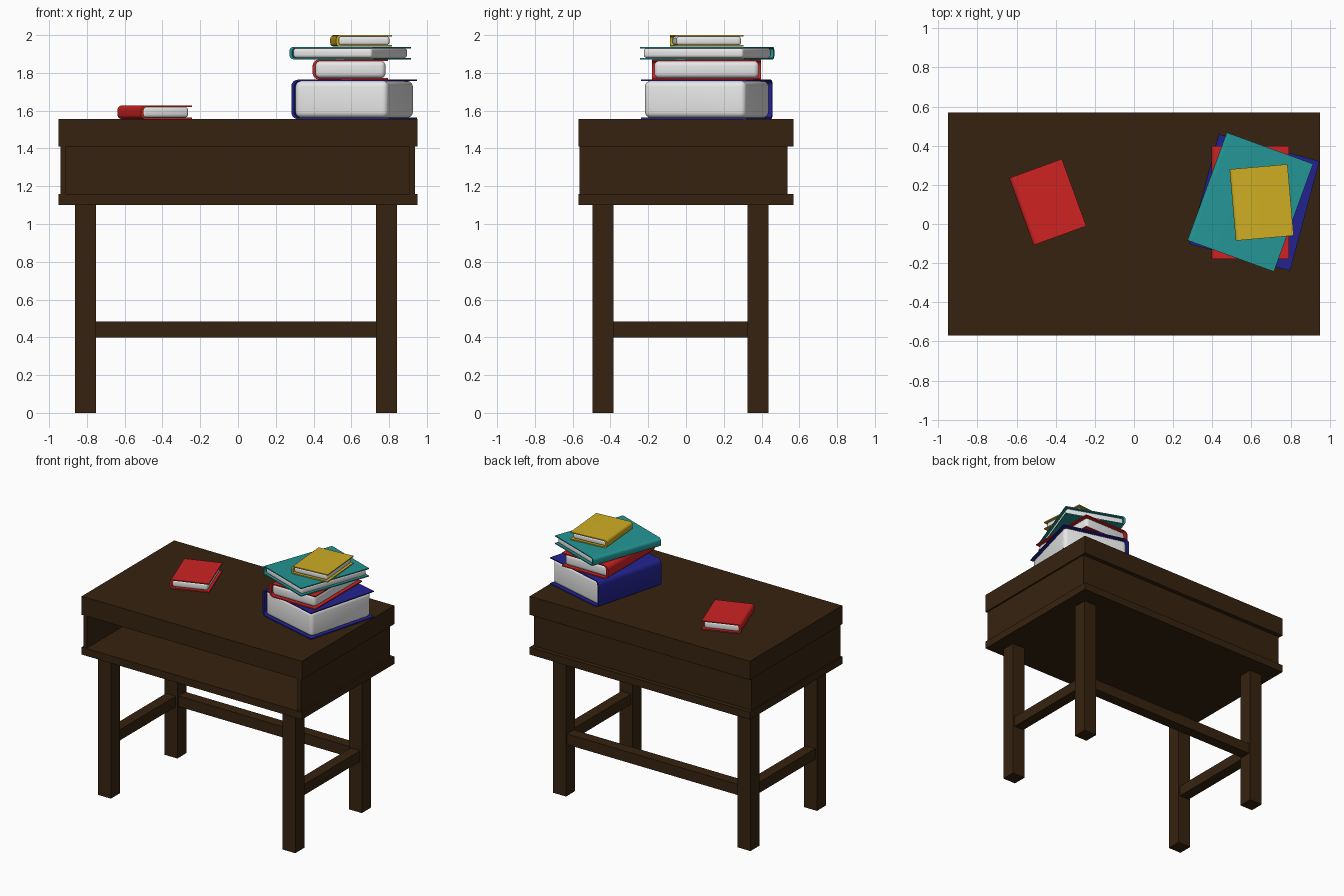
import bpy, bmesh, math
from mathutils import Matrix

if "Cube" in bpy.data.objects:
    bpy.data.objects.remove(bpy.data.objects["Cube"])


def material(name, rgb):
    m = bpy.data.materials.new(name)
    m.diffuse_color = (*rgb, 1)
    m.use_nodes = True
    m.node_tree.nodes["Principled BSDF"].inputs["Base Color"].default_value = m.diffuse_color
    return m


WOOD = material("dark wood", (0.037, 0.0165, 0.005))
RED = material("red", (0.62, 0.016, 0.016))
BLUE = material("blue", (0.016, 0.016, 0.28))
TEAL = material("teal", (0.018, 0.30, 0.30))
YELLOW = material("yellow", (0.62, 0.42, 0.017))
PAPER = material("paper white", (0.8, 0.8, 0.8))


def finish(name, bm, mat, smooth=False, matrix=None):
    bmesh.ops.recalc_face_normals(bm, faces=bm.faces)
    me = bpy.data.meshes.new(name)
    bm.to_mesh(me)
    bm.free()
    me.materials.append(mat)
    if smooth:
        me.shade_smooth()
        me.set_sharp_from_angle(angle=math.radians(35))
    ob = bpy.data.objects.new(name, me)
    if matrix:
        ob.matrix_world = matrix
    bpy.context.collection.objects.link(ob)
    return ob


def box(name, x, y, z, mat=WOOD, bevel=0, matrix=None):
    """Box from (min, max) ranges, optionally with rounded edges."""
    bm = bmesh.new()
    bmesh.ops.create_cube(bm, size=1)
    for v in bm.verts:
        for i, r in enumerate((x, y, z)):
            v.co[i] = r[0] if v.co[i] < 0 else r[1]
    if bevel:
        bmesh.ops.bevel(bm, geom=bm.edges[:], offset=bevel, segments=4,
                        profile=0.5, affect='EDGES')
    return finish(name, bm, mat, bool(bevel), matrix)


def arc(cx, cz, r, a0, a1, n=6):
    return [(cx + r * math.cos(math.radians(a0 + (a1 - a0) * i / n)),
             cz + r * math.sin(math.radians(a0 + (a1 - a0) * i / n)))
            for i in range(n + 1)]


def book(name, mat, cx, cy, z0, z1, w, l, angle):
    """C-shaped cover with rounded spine on -x, around a soft page block."""
    h = z1 - z0
    mw = Matrix.Translation((cx, cy, z0)) @ Matrix.Rotation(math.radians(angle), 4, 'Z')
    t, s = 0.008, 0.015                      # board and spine thickness
    ro = min(0.035, h * 0.33)
    ri = ro - t
    x0, x1 = -w / 2, w / 2
    outer = [(x1, h)] + arc(x0 + ro, h - ro, ro, 90, 180) \
        + arc(x0 + ro, ro, ro, 180, 270) + [(x1, 0)]
    inner = [(x1, t)] + arc(x0 + s + ri, t + ri, ri, 270, 180) \
        + arc(x0 + s + ri, h - t - ri, ri, 180, 90) + [(x1, h - t)]
    # quads between the two outlines, then extruded along the spine
    inner.reverse()
    bm = bmesh.new()
    o = [bm.verts.new((x, -l / 2, z)) for x, z in outer]
    n = [bm.verts.new((x, -l / 2, z)) for x, z in inner]
    faces = [bm.faces.new((o[i], o[i + 1], n[i + 1], n[i])) for i in range(len(o) - 1)]
    ext = bmesh.ops.extrude_face_region(bm, geom=faces, use_keep_orig=True)
    bmesh.ops.translate(bm, vec=(0, l, 0),
                        verts=[g for g in ext['geom'] if isinstance(g, bmesh.types.BMVert)])
    finish(name + "_cover", bm, mat, True, mw)
    m = 0.012
    box(name + "_pages", (x0 + s - 0.002, x1 - m), (-l / 2 + m, l / 2 - m),
        (t - 0.001, h - t + 0.001), PAPER, min(0.03, h * 0.25), mw)


# desk top and open-fronted compartment
FX, FY = (-0.95, 0.95), (-0.57, 0.57)
box("desk_top", FX, FY, (1.41, 1.555))
box("compartment_floor", FX, FY, (1.10, 1.158))
box("compartment_left_side", (-0.94, -0.91), (-0.563, 0.537), (1.158, 1.41))
box("compartment_right_side", (0.907, 0.937), (-0.563, 0.537), (1.158, 1.41))
box("compartment_back", (-0.91, 0.907), (0.507, 0.537), (1.158, 1.41))

# legs
LX = {"left": (-0.862, -0.751), "right": (0.73, 0.841)}
LY = {"front": (-0.495, -0.384), "back": (0.325, 0.437)}
for sx, x in LX.items():
    for sy, y in LY.items():
        box(f"{sy}_{sx}_leg", x, y, (0, 1.10))
    # side rails
    box(f"{sx}_rail", (x[0] + 0.014, x[1] - 0.014), (-0.384, 0.325), (0.4, 0.483))
box("back_rail", (-0.751, 0.73), (0.339, 0.423), (0.4, 0.483))

# books: name, colour, centre, bottom, top, width, length, turn
book("single_red_book", RED, -0.441, 0.112, 1.556, 1.627, 0.287, 0.365, 20)
book("blue_book", BLUE, 0.615, 0.11, 1.556, 1.764, 0.533, 0.58, -15)
book("stacked_red_book", RED, 0.594, 0.109, 1.765, 1.871, 0.398, 0.578, 0)
book("teal_book", TEAL, 0.594, 0.112, 1.872, 1.938, 0.47, 0.586, -20)
book("yellow_book", YELLOW, 0.652, 0.11, 1.939, 2.0, 0.297, 0.366, 5)
